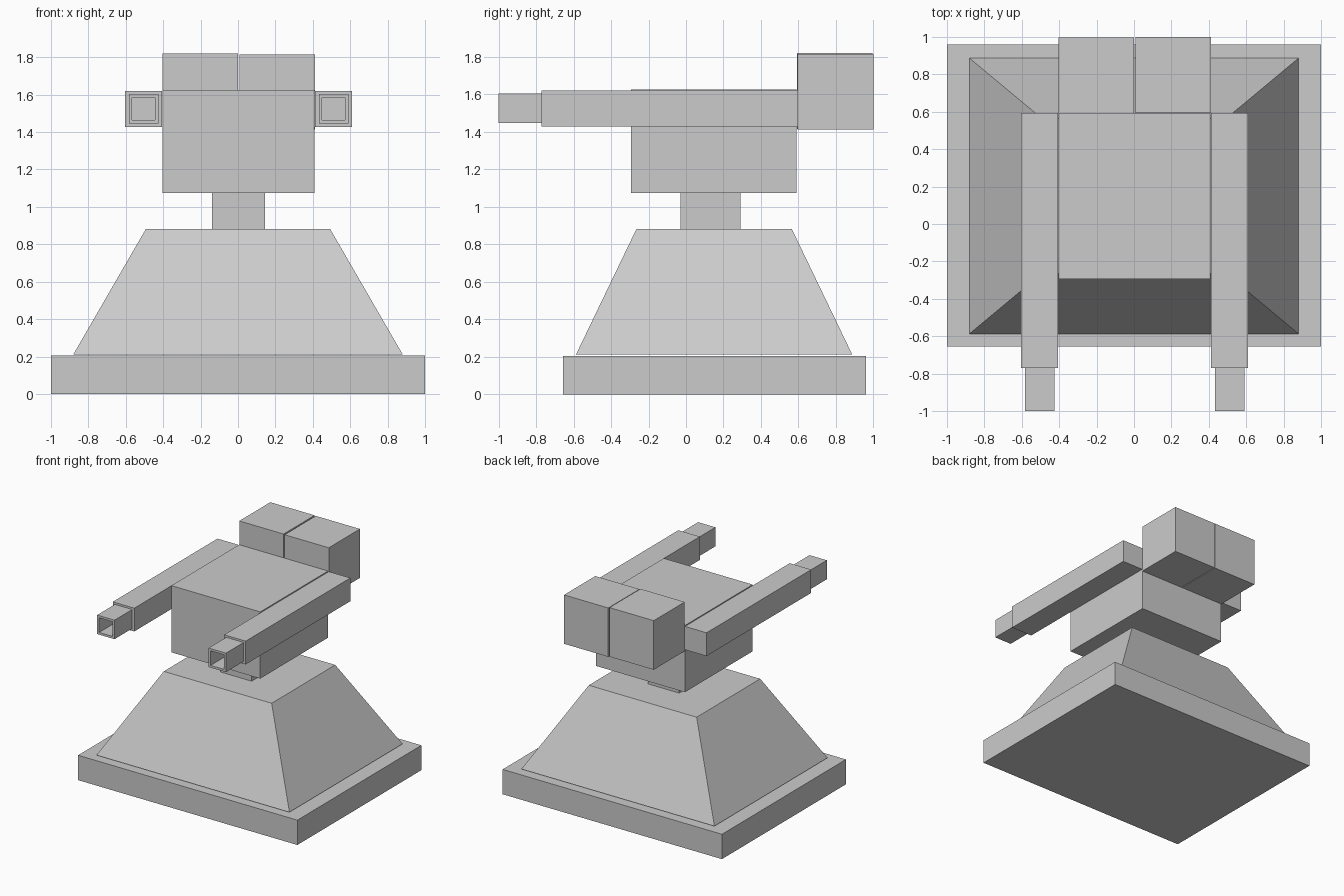
import bpy, bmesh
from mathutils import Vector

if "Cube" in bpy.data.objects:
    bpy.data.objects.remove(bpy.data.objects["Cube"])


def make_object(name, bm):
    bmesh.ops.recalc_face_normals(bm, faces=bm.faces)
    mesh = bpy.data.meshes.new(name)
    bm.to_mesh(mesh)
    bm.free()
    obj = bpy.data.objects.new(name, mesh)
    bpy.context.collection.objects.link(obj)
    return obj


def box_bm(x, y, z):
    """Box from (min, max) ranges on each axis."""
    bm = bmesh.new()
    bmesh.ops.create_cube(bm, size=1)
    for v in bm.verts:
        v.co = Vector([lo + (c + 0.5) * (hi - lo)
                       for c, (lo, hi) in zip(v.co, (x, y, z))])
    return bm


def box(name, x, y, z):
    return make_object(name, box_bm(x, y, z))


# Base slab
box("base_slab", (-1, 1), (-0.655, 0.96), (0, 0.205))

# Tapered pedestal: a box with its top narrowed
bm = box_bm((-0.88, 0.88), (-0.587, 0.887), (0.212, 0.883))
for v in bm.verts:
    if v.co.z > 0.5:
        v.co.x *= 0.492 / 0.88
        v.co.y = 0.15 + (v.co.y - 0.15) * 0.414 / 0.737
make_object("pedestal", bm)

# Neck and main housing
box("neck", (-0.14, 0.145), (-0.03, 0.29), (0.883, 1.075))
box("housing", (-0.403, 0.408), (-0.293, 0.59), (1.075, 1.625))

# Rear boxes, side by side with a thin gap
box("rear_box_left", (-0.403, 0.001), (0.592, 0.996), (1.415, 1.82))
box("rear_box_right", (0.009, 0.412), (0.594, 1.0), (1.413, 1.816))

# Side arms with hollow square barrels
for side, cx in (("left", -0.505), ("right", 0.511)):
    box("arm_" + side, (cx - 0.098, cx + 0.098), (-0.77, 0.594), (1.428, 1.62))
    bm = box_bm((cx - 0.079, cx + 0.079), (-1, -0.77), (1.447, 1.604))
    bm.normal_update()
    muzzle = min(bm.faces, key=lambda f: f.calc_center_median().y)
    bmesh.ops.inset_region(bm, faces=[muzzle], thickness=0.026)
    bore = bmesh.ops.extrude_discrete_faces(bm, faces=[muzzle])["faces"][0]
    bmesh.ops.translate(bm, verts=bore.verts, vec=(0, 0.2, 0))
    make_object("barrel_" + side, bm)
